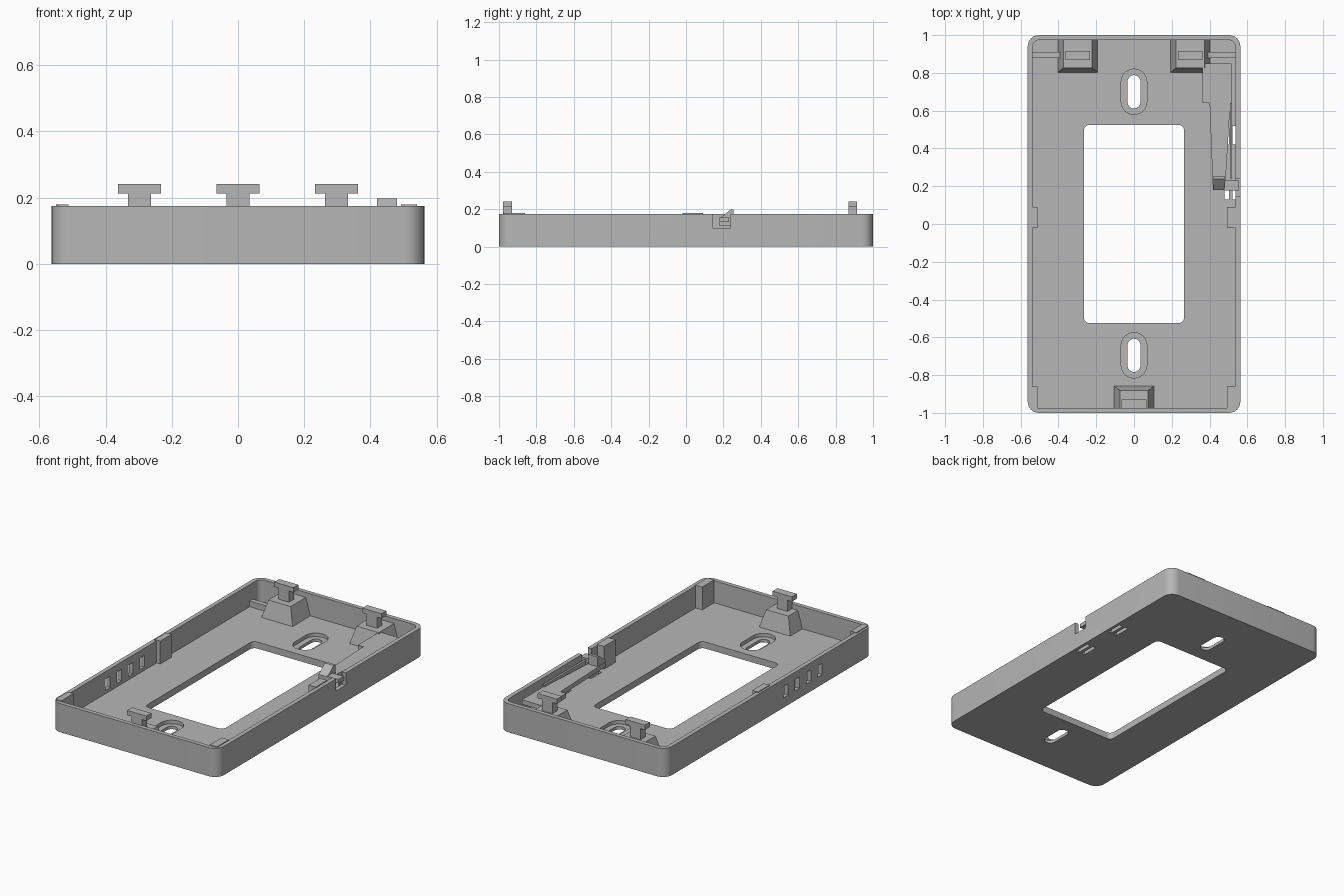
import bpy, bmesh, math

cube = bpy.data.objects.get("Cube")
if cube:
    bpy.data.objects.remove(cube, do_unlink=True)

plastic = bpy.data.materials.new("grey plastic")
plastic.use_nodes = True
GREY = (0.47, 0.47, 0.47, 1)
plastic.diffuse_color = GREY
plastic.node_tree.nodes["Principled BSDF"].inputs["Base Color"].default_value = GREY

HALF_X, HALF_Y, RIM, FLOOR, WALL = 0.563, 1.0, 0.175, 0.04, 0.026


def loft(name, lower, upper):
    """Solid between two matching loops of points."""
    bm = bmesh.new()
    a = [bm.verts.new(p) for p in lower]
    b = [bm.verts.new(p) for p in upper]
    bm.faces.new(a)
    bm.faces.new(b)
    for i in range(len(a)):
        j = (i + 1) % len(a)
        bm.faces.new((a[i], a[j], b[j], b[i]))
    bmesh.ops.recalc_face_normals(bm, faces=bm.faces)
    mesh = bpy.data.meshes.new(name)
    bm.to_mesh(mesh)
    bm.free()
    mesh.materials.append(plastic)
    obj = bpy.data.objects.new(name, mesh)
    bpy.context.collection.objects.link(obj)
    return obj


def rect(x0, x1, y0, y1, z):
    return [(x0, y0, z), (x1, y0, z), (x1, y1, z), (x0, y1, z)]


def box(name, x0, x1, y0, y1, z0, z1):
    return loft(name, rect(x0, x1, y0, y1, z0), rect(x0, x1, y0, y1, z1))


def rounded(name, cy, hx, hy, r, z0, z1, steps=8):
    """Rounded rectangular prism centred on x = 0."""
    pts = []
    for k, (sx, sy) in enumerate(((1, 1), (-1, 1), (-1, -1), (1, -1))):
        for i in range(steps + 1):
            t = math.pi / 2 * (k + i / steps)
            pts.append((sx * (hx - r) + r * math.cos(t),
                        cy + sy * (hy - r) + r * math.sin(t)))
    return loft(name, [(x, y, z0) for x, y in pts], [(x, y, z1) for x, y in pts])


def cut(target, cutter):
    """Subtract the cutter and discard it."""
    cutter.hide_render = True
    mod = target.modifiers.new("cut", "BOOLEAN")
    mod.operation, mod.solver, mod.object = "DIFFERENCE", "EXACT", cutter
    bpy.context.view_layer.objects.active = target
    bpy.ops.object.modifier_apply(modifier=mod.name)
    bpy.data.objects.remove(cutter, do_unlink=True)


# Open tray with the central window
tray = rounded("tray", 0, HALF_X, HALF_Y, 0.06, 0, RIM)
cut(tray, rounded("cavity", 0, HALF_X - WALL, HALF_Y - WALL, 0.035, FLOOR, 0.3))
cut(tray, rounded("window", 0, 0.265, 0.525, 0.03, -0.1, 0.1))

# Recessed screw slots at both ends
for y in (0.7, -0.695):
    cut(tray, rounded("slot_recess", y, 0.068, 0.12, 0.0679, 0.018, 0.1))
    cut(tray, rounded("slot_hole", y, 0.034, 0.088, 0.0339, -0.1, 0.1))

# Four vents through the -x wall
for i in range(4):
    y = -0.16 - 0.11 * i
    cut(tray, box("vent", -0.6, -0.5, y - 0.022, y + 0.022, 0.06, 0.13))

# Latch notch in the +x wall and paired slits in the floor
cut(tray, box("latch_notch", 0.5, 0.6, 0.145, 0.237, 0.1, 0.3))
for y in (0.13, 0.42):
    for x in (0.48, 0.522):
        cut(tray, box("floor_slit", x, x + 0.022, y, y + 0.1, -0.1, 0.06))

bpy.ops.object.select_all(action="DESELECT")
tray.select_set(True)
bpy.context.view_layer.objects.active = tray
bpy.ops.object.shade_smooth_by_angle(angle=math.radians(30))


# Tapered pedestals, each carrying a T-shaped hook
def hook_post(name, x, inner, slope, wall, hook_y):
    lo = sorted((inner, wall))
    hi = sorted((inner + slope, wall))
    z = 0.145
    loft(name + "_pedestal", rect(x - 0.108, x + 0.108, *lo, FLOOR - 0.01),
         rect(x - 0.075, x + 0.075, *hi, z))
    box(name + "_stem", x - 0.035, x + 0.035, *hook_y, z - 0.01, 0.215)
    box(name + "_head", x - 0.065, x + 0.065, *hook_y, 0.213, 0.242)


hook_post("back_right_hook", -0.298, 0.8, 0.027, 0.978, (0.868, 0.915))
hook_post("back_left_hook", 0.298, 0.8, 0.027, 0.978, (0.868, 0.915))
hook_post("front_hook", 0, -0.855, -0.027, -0.978, (-0.978, -0.93))

# Locating ribs along the side walls
for y0, y1 in ((-0.02, 0.09), (-0.976, -0.86)):
    box("right_rib", -0.55, -0.512, y0, y1, FLOOR - 0.01, 0.18)
    box("left_rib", 0.492, 0.54, y0, y1, FLOOR - 0.01, 0.18)

# Low webs joining the back pedestals to the side walls
for side in (-1, 1):
    x0, x1 = sorted((side * 0.375, side * 0.545))
    box("corner_web", x0, x1, 0.88, 0.91, FLOOR - 0.01, 0.075)

# Springy latch arm: wide root, tapered beam, wedge and push tab
ARM0, ARM1 = 0.11, 0.138
box("arm_root", 0.362, 0.515, 0.64, 0.85, ARM0, ARM1)
beam = [(0.418, 0.18), (0.482, 0.18), (0.51, 0.645), (0.4, 0.645)]
loft("latch_arm", [(x, y, ARM0) for x, y in beam], [(x, y, ARM1) for x, y in beam])
wedge = [(0.18, 0.13), (0.255, 0.13), (0.255, 0.197), (0.238, 0.197), (0.18, 0.15)]
loft("latch_wedge", [(0.42, y, z) for y, z in wedge], [(0.48, y, z) for y, z in wedge])
box("latch_tab", 0.475, 0.555, 0.178, 0.23, 0.13, 0.155)
box("arm_guide", 0.507, 0.52, 0.24, 0.64, FLOOR - 0.01, 0.15)
